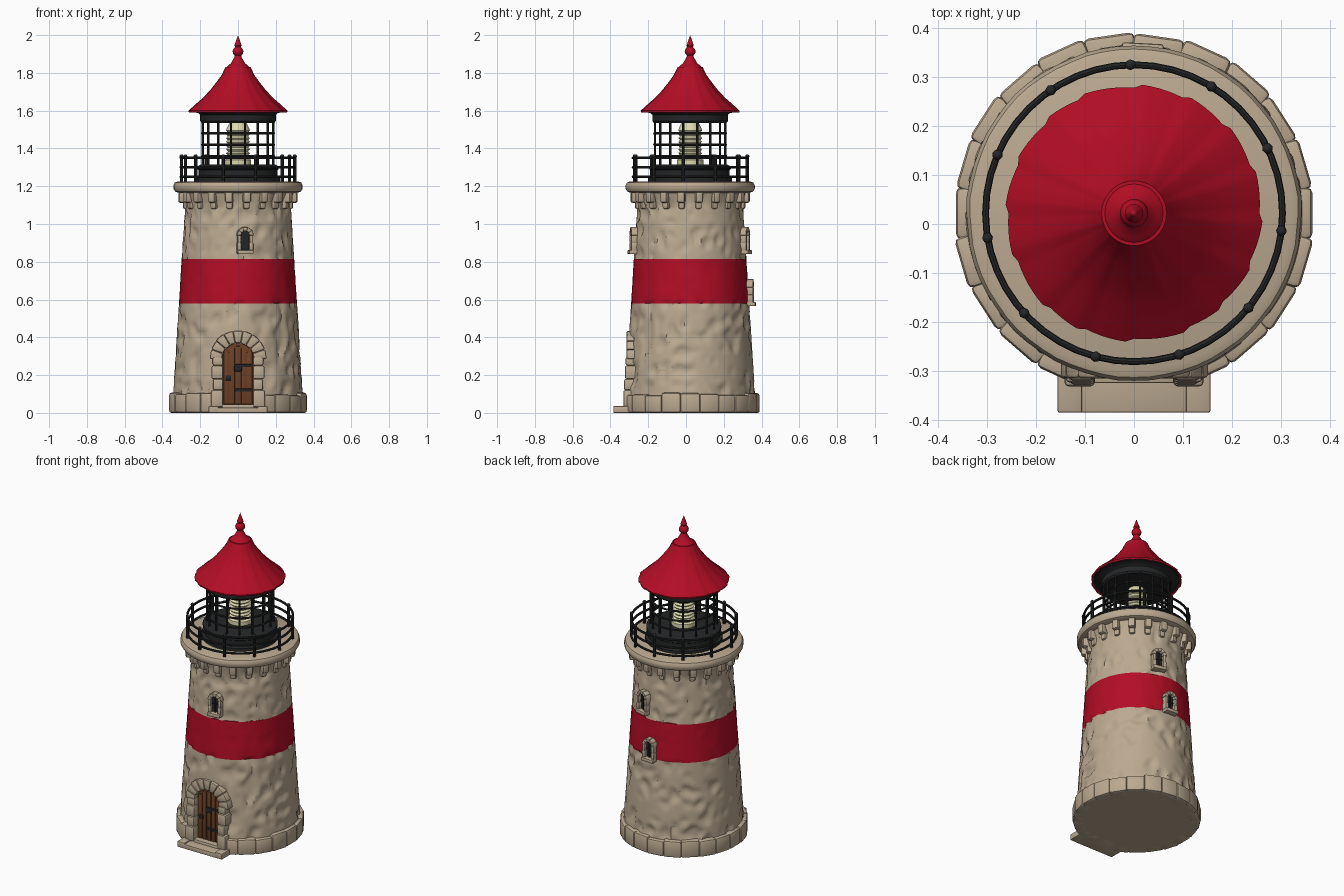
import bpy, bmesh, math, random
from math import pi, sin, cos, radians
from mathutils import Matrix, Vector, noise

random.seed(4)
if "Cube" in bpy.data.objects:
    bpy.data.objects.remove(bpy.data.objects["Cube"])


def material(name, r, g, b):
    m = bpy.data.materials.new(name)
    m.use_nodes = True
    m.diffuse_color = (r, g, b, 1)
    m.node_tree.nodes["Principled BSDF"].inputs["Base Color"].default_value = (r, g, b, 1)
    return m


stone = material("sandstone", 0.5, 0.4, 0.285)
red = material("red paint", 0.45, 0.004, 0.018)
iron = material("black iron", 0.018, 0.019, 0.02)
wood = material("door wood", 0.15, 0.052, 0.02)
glow = material("lamp glass", 0.72, 0.7, 0.42)
AXIS = Matrix.Translation((0, 0.022, 0))


def finish(name, bm, *mats):
    bmesh.ops.remove_doubles(bm, verts=bm.verts, dist=0.0001)
    bmesh.ops.recalc_face_normals(bm, faces=bm.faces)
    me = bpy.data.meshes.new(name)
    bm.to_mesh(me)
    bm.free()
    for m in mats:
        me.materials.append(m)
    ob = bpy.data.objects.new(name, me)
    bpy.context.collection.objects.link(ob)
    return ob


def lathe(name, profile, mat, seg=64, warp=None):
    """Spin (radius, height) points round the tower axis."""
    bm = bmesh.new()
    rows = []
    for r, z in profile:
        row = []
        for i in range(seg):
            a = 2 * pi * i / seg
            q = r * (warp(a, z) if warp else 1)
            row.append(bm.verts.new(AXIS @ Vector((q * cos(a), q * sin(a), z))))
        rows.append(row)
    for low, high in zip(rows, rows[1:]):
        for i in range(seg):
            j = (i + 1) % seg
            bm.faces.new((low[i], low[j], high[j], high[i]))
    return finish(name, bm, mat)


def block(bm, size, at, bevel=0.0, taper=1.0):
    """Bevelled box placed by a matrix; taper widens its top along x."""
    geo = bmesh.ops.create_cube(bm, size=1)
    for v in geo["verts"]:
        wide = taper if v.co.z > 0 else 1
        v.co = Vector((v.co.x * size[0] * wide, v.co.y * size[1], v.co.z * size[2]))
    edges = list({e for v in geo["verts"] for e in v.link_edges})
    bmesh.ops.transform(bm, matrix=at, verts=geo["verts"])
    if bevel:
        bmesh.ops.bevel(bm, geom=edges, offset=bevel, segments=2, affect='EDGES', profile=0.5)


def rod(bm, r, z0, z1, at):
    bmesh.ops.create_cone(bm, cap_ends=True, segments=8, radius1=r, radius2=r, depth=z1 - z0,
                          matrix=at @ Matrix.Translation((0, 0, (z0 + z1) / 2)))


def hoop(bm, ring, r, z, seg=48):
    grid = [[bm.verts.new(AXIS @ Vector(((ring + r * cos(t)) * cos(a), (ring + r * cos(t)) * sin(a),
                                        z + r * sin(t))))
             for t in [k * pi / 4 for k in range(8)]] for a in [2 * pi * i / seg for i in range(seg)]]
    for i in range(seg):
        for k in range(8):
            n, m = (i + 1) % seg, (k + 1) % 8
            bm.faces.new((grid[i][k], grid[n][k], grid[n][m], grid[i][m]))


def polar(a, r, z=0):
    """Frame on the tower wall whose local -y points outward."""
    return AXIS @ Matrix.Rotation(a, 4, 'Z') @ Matrix.Translation((r, 0, z)) @ Matrix.Rotation(pi / 2, 4, 'Z')


def arch_panel(bm, half, bottom, spring, y, at, thick):
    """Upright round-topped slab."""
    pts = [(-half, bottom), (half, bottom)]
    pts += [(half * cos(k * pi / 12), spring + half * sin(k * pi / 12)) for k in range(13)]
    face = bm.faces.new([bm.verts.new(at @ Vector((x, y, z))) for x, z in pts])
    ext = bmesh.ops.extrude_face_region(bm, geom=[face])
    vs = [g for g in ext["geom"] if isinstance(g, bmesh.types.BMVert)]
    bmesh.ops.translate(bm, verts=vs, vec=at.to_3x3() @ Vector((0, thick, 0)))


def arch_stones(bm, inner, outer, spring, count, depth, y, at, bevel):
    """Ring of wedge stones round an arch head."""
    mid, step = (inner + outer) / 2, pi / count
    for k in range(count):
        m = (at @ Matrix.Translation((0, y, spring)) @ Matrix.Rotation(pi / 2 - (k + 0.5) * step, 4, 'Y')
             @ Matrix.Translation((0, 0, mid)))
        block(bm, (2 * inner * math.tan(step / 2), depth, (outer - inner) * random.uniform(0.95, 1.08)),
              m, bevel, outer / inner)


# Tower shaft: weathered stone with a smooth painted band
BAND = (0.58, 0.815)


def weather(a, z):
    p = Vector((cos(a) * 5, sin(a) * 5, z * 11))
    strength = 0.008 if BAND[0] < z < BAND[1] else 0.04
    lump = max(0, abs(noise.noise(p)) - 0.2)
    return 1 - strength * min(lump * 3, 1) + 0.004 * noise.noise(p * 0.5)


def wall(z):
    return 0.35 - 0.064 * z


heights = sorted(set([0.05 + 0.0147 * i for i in range(72)] + list(BAND)))
shaft = [(0, 0.0), (0.35, 0.0)] + [(wall(z), z) for z in heights] + [(0.285, 1.12), (0.305, 1.18)]
tower = lathe("tower", shaft, stone, 128, weather)
tower.data.materials.append(red)
for f in tower.data.polygons:
    f.material_index = int(BAND[0] - 0.002 < f.center.z < BAND[1] + 0.002)
for v in tower.data.vertices:      # doorway recess
    if v.co.y < -0.2 and abs(v.co.x) < 0.1 and 0.01 < v.co.z < 0.38:
        v.co.y = max(v.co.y, -0.265)

# Plinth stones
bm = bmesh.new()
for i in range(22):
    a = 2 * pi * (i + 0.5) / 22 - pi / 2
    if abs(cos(a)) < 0.35 and sin(a) < 0:
        continue
    h = random.uniform(0.092, 0.108)
    block(bm, (0.106, 0.07, h), polar(a, 0.328 + random.uniform(0, 0.005), h / 2), 0.012)
finish("plinth_stones", bm, stone)

# Corbels and gallery slab
bm = bmesh.new()
for i in range(20):
    a = 2 * pi * (i + 0.5) / 20
    block(bm, (0.04, 0.06, 0.075), polar(a, 0.288, 1.15), 0.01)
    block(bm, (0.034, 0.04, 0.05), polar(a, 0.275, 1.105), 0.01)
finish("corbels", bm, stone)
lathe("gallery_slab", [(0, 1.165), (0.315, 1.165), (0.333, 1.172), (0.342, 1.187), (0.342, 1.205),
                       (0.335, 1.219), (0.32, 1.225), (0, 1.225)], stone, 64,
      lambda a, z: 1 + 0.006 * noise.noise(Vector((cos(a) * 6, sin(a) * 6, 0))))

# Gallery railing
bm = bmesh.new()
for i in range(11):
    at = polar(radians(-105) + 2 * pi * i / 11, 0.303)
    rod(bm, 0.009, 1.22, 1.362, at)
    bmesh.ops.create_uvsphere(bm, u_segments=8, v_segments=6, radius=0.011,
                              matrix=at @ Matrix.Translation((0, 0, 1.358)))
for z in (1.25, 1.3, 1.35):
    hoop(bm, 0.303, 0.007, z)
finish("gallery_railing", bm, iron)

# Lantern base, cage and head
lathe("lantern_base", [(0, 1.22), (0.222, 1.22), (0.222, 1.243), (0.208, 1.25), (0.208, 1.285),
                       (0.215, 1.29), (0.215, 1.305), (0.195, 1.315), (0, 1.315)], iron)
bm = bmesh.new()
for i in range(16):
    rod(bm, 0.0065, 1.3, 1.56, polar(2 * pi * (i + 0.5) / 16, 0.19))
for z in (1.36, 1.42, 1.48):
    hoop(bm, 0.19, 0.006, z)
finish("lantern_cage", bm, iron)
lathe("lantern_head", [(0, 1.535), (0.192, 1.535), (0.2, 1.545), (0.2, 1.578), (0.212, 1.588),
                       (0.247, 1.592), (0.247, 1.6), (0, 1.6)], iron)

# Lamp with ribbed lens
lens = [(0, 1.31), (0.07, 1.31), (0.07, 1.34)]
for i in range(8):
    lens += [(0.054, 1.345 + 0.02 * i), (0.063, 1.355 + 0.02 * i)]
lens += [(0.058, 1.51), (0.045, 1.535), (0, 1.54)]
lathe("lamp", lens, glow, 32)

# Roof of overlapping panels with a turned finial
def panels(a, z):
    return 1 + (0.03 * ((a * 16 / (2 * pi)) % 1) - 0.015 if z < 1.83 else 0)


lathe("roof", [(0.24, 1.598), (0.258, 1.59), (0.26, 1.6), (0.225, 1.632), (0.185, 1.667), (0.145, 1.71),
               (0.11, 1.755), (0.085, 1.79), (0.066, 1.832), (0, 1.835)], red, 96, panels)
lathe("finial", [(0, 1.81), (0.06, 1.815), (0.06, 1.832), (0.05, 1.842), (0.038, 1.85), (0.028, 1.868),
                 (0.018, 1.885), (0.017, 1.893), (0.026, 1.902), (0.029, 1.915), (0.024, 1.928),
                 (0.015, 1.937), (0.019, 1.945), (0.016, 1.955), (0.007, 1.98), (0, 2.0)], red, 24)

# Door surround: jamb stones, arch stones, step and threshold
bm = bmesh.new()
FREE = Matrix.Identity(4)
for s in (-1, 1):
    z = 0.03
    for k, (h, w) in enumerate(zip((0.09, 0.06, 0.07, 0.045), (0.062, 0.052, 0.06, 0.054))):
        block(bm, (w, 0.085, h), Matrix.Translation((s * (0.08 + w / 2), -0.289 + 0.004 * k, z + h / 2)), 0.009)
        z += h
    block(bm, (0.05, 0.14, 0.036), Matrix.Translation((s * 0.131, -0.315, 0.018)), 0.004)
arch_stones(bm, 0.083, 0.15, 0.285, 9, 0.08, -0.275, FREE, 0.009)
block(bm, (0.22, 0.14, 0.028), Matrix.Translation((0, -0.315, 0.014)), 0.003)
block(bm, (0.17, 0.07, 0.045), Matrix.Translation((0, -0.29, 0.0225)), 0.004)
finish("door_surround", bm, stone)

# Door: frame, planks, hinges and latch
bm = bmesh.new()
arch_panel(bm, 0.09, 0.03, 0.28, -0.284, FREE, 0.03)
for k in range(5):
    x = (k - 2) * 0.031
    top = 0.275 + math.sqrt(max(0, 0.078 ** 2 - x * x))
    block(bm, (0.028, 0.014, top - 0.045), Matrix.Translation((x, -0.286, (top + 0.045) / 2)), 0.003)
finish("door", bm, wood)
bm = bmesh.new()
for z in (0.12, 0.25):
    block(bm, (0.085, 0.008, 0.016), Matrix.Translation((0.03, -0.294, z)), 0.002)
block(bm, (0.03, 0.008, 0.026), Matrix.Translation((-0.052, -0.294, 0.185)), 0.003)
block(bm, (0.04, 0.008, 0.03), Matrix.Translation((0, -0.294, 0.235)), 0.003)
finish("door_ironwork", bm, iron)

# Windows: stone frame, sill, dark pane and bars
for name, deg, base in (("front", -83, 0.84), ("back_upper", 75, 0.84), ("back_lower", 87, 0.565)):
    at = polar(radians(deg), wall(base + 0.07), base)
    bm = bmesh.new()
    for s in (-1, 1):
        for k in range(2):
            block(bm, (0.022 - 0.004 * k, 0.045, 0.042),
                  at @ Matrix.Translation((s * 0.032, -0.004, 0.04 + 0.04 * k)), 0.004)
    arch_stones(bm, 0.022, 0.043, 0.1, 5, 0.045, -0.004, at, 0.003)
    block(bm, (0.085, 0.06, 0.022), at @ Matrix.Translation((0, -0.008, 0.011)), 0.005)
    finish(name + "_window_frame", bm, stone)
    bm = bmesh.new()
    arch_panel(bm, 0.024, 0.02, 0.1, -0.008, at, 0.009)
    block(bm, (0.005, 0.006, 0.1), at @ Matrix.Translation((0, -0.012, 0.07)))
    block(bm, (0.044, 0.006, 0.005), at @ Matrix.Translation((0, -0.012, 0.075)))
    finish(name + "_window_pane", bm, iron)

# Smooth shading with sharp edges kept
for ob in bpy.context.scene.objects:
    ob.select_set(ob.type == 'MESH')
    if ob.type == 'MESH':
        bpy.context.view_layer.objects.active = ob
bpy.ops.object.shade_smooth_by_angle(angle=radians(35))
